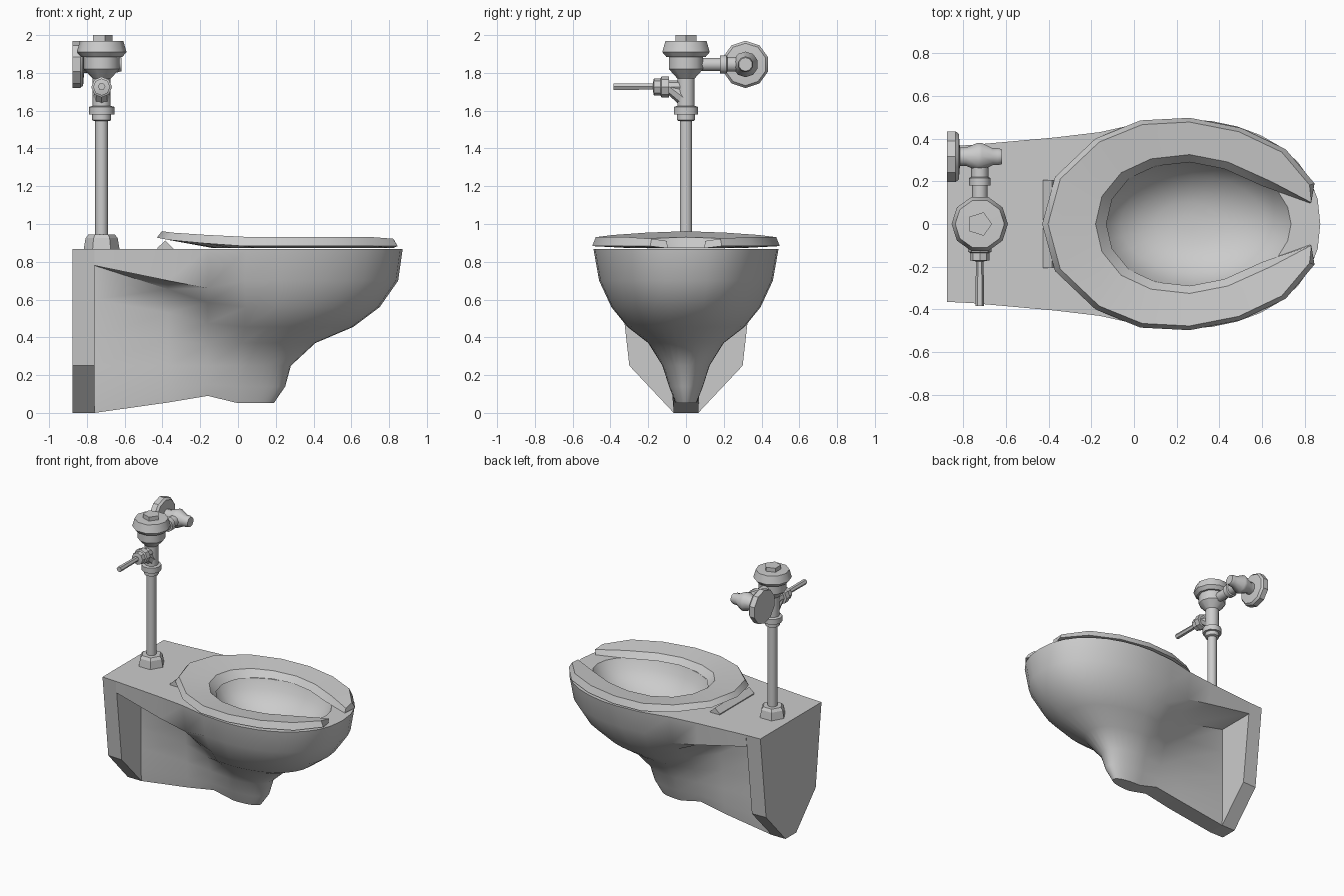
import bpy, bmesh, math
from mathutils import Vector, Matrix

if "Cube" in bpy.data.objects:
    bpy.data.objects.remove(bpy.data.objects["Cube"])


def finish(name, bm, angle=40):
    bmesh.ops.recalc_face_normals(bm, faces=bm.faces)
    me = bpy.data.meshes.new(name)
    bm.to_mesh(me)
    bm.free()
    ob = bpy.data.objects.new(name, me)
    bpy.context.collection.objects.link(ob)
    bpy.ops.object.select_all(action='DESELECT')
    ob.select_set(True)
    bpy.context.view_layer.objects.active = ob
    bpy.ops.object.shade_smooth_by_angle(angle=math.radians(angle))
    return ob


def skin(bm, rings):
    """Join consecutive closed rings of vertices with quads."""
    for a, b in zip(rings, rings[1:]):
        n = len(a)
        for i in range(n):
            bm.faces.new((a[i], a[(i + 1) % n], b[(i + 1) % n], b[i]))


def lathe(name, profile, origin, axis=(0, 0, 1), sides=10, angle=40):
    """Turn (radius, distance) pairs about an axis through origin."""
    bm = bmesh.new()
    m = Matrix.Translation(origin) @ Vector((0, 0, 1)).rotation_difference(Vector(axis)).to_matrix().to_4x4()
    rings = []
    for r, d in profile:
        rings.append([bm.verts.new(m @ Vector((r * math.cos(2 * math.pi * k / sides),
                                               r * math.sin(2 * math.pi * k / sides), d)))
                      for k in range(sides)])
    skin(bm, rings)
    bm.faces.new(rings[0])
    bm.faces.new(rings[-1])
    return finish(name, bm, angle)


def prism(name, pts_a, pts_b):
    bm = bmesh.new()
    rings = [[bm.verts.new(p) for p in pts] for pts in (pts_a, pts_b)]
    skin(bm, rings)
    for r in rings:
        bm.faces.new(r)
    return finish(name, bm, 30)


# wall slab with chamfered foot
half = [(.065, 0), (.30, .25), (.37, .868)]
outline = half + [(-y, z) for y, z in reversed(half)]
prism("wall_slab", [(-.875, y * .985, z) for y, z in outline], [(-.76, y, z) for y, z in outline])

# bowl, deck and pedestal: height, front tip, half width, widest x, then (half width, z) at three rear stations
levels = [
    (.868, .872, .49, .24, (.37, .868), (.405, .868), (.43, .868)),
    (.70, .848, .46, .22, (.365, .78), (.395, .70), (.40, .66)),
    (.56, .75, .395, .20, (.07, .78), (.14, .655), (.32, .585)),
    (.455, .61, .31, .16, (.07, .60), (.11, .53), (.21, .475)),
    (.37, .41, .20, .10, (.07, .40), (.09, .39), (.13, .36)),
    (.25, .28, .125, .05, (.07, .25), (.08, .25), (.10, .25)),
    (.14, .25, .09, .03, (.07, .10), (.075, .13), (.08, .15)),
    (.052, .19, .055, .02, (.065, .0), (.065, .055), (.06, .09)),
]
ARC = 8
bm = bmesh.new()
rings = []
for z, tip, b, cx, *rear in levels:
    pts = [(x, w, h) for x, (w, h) in zip((-.76, -.37, -.16), rear)]
    pts.append((cx - .4 * b, b * .97, z))
    for k in range(ARC):
        t = k / ARC * math.pi / 2
        pts.append((cx + (tip - cx) * math.sin(t), b * math.cos(t) ** .88, z))
    full = pts + [(tip, 0, z)] + [(x, -y, h) for x, y, h in reversed(pts)]
    rings.append([bm.verts.new(p) for p in full])
skin(bm, rings)
low = rings[-1]
n = len(low)
for i in range(n // 2 - 1):
    bm.faces.new((low[i], low[i + 1], low[n - 2 - i], low[n - 1 - i]))
bm.faces.new((low[n // 2 - 1], low[n // 2], low[n // 2 + 1]))

# shallow basin inside the bowl
basin = []
for z, s in ((.868, 1), (.80, .91), (.74, .76), (.69, .55), (.665, .34), (.655, .12)):
    basin.append([bm.verts.new((.29 - .06 * (1 - s) + .445 * s * math.cos(k * math.pi / 12),
                                .30 * s * math.sin(k * math.pi / 12), z)) for k in range(24)])
skin(bm, basin)
bm.faces.new(basin[-1])
loops = []
for r in (rings[0], basin[0]):
    loops += [bm.edges.get((r[i], r[(i + 1) % len(r)])) for i in range(len(r))]
bmesh.ops.triangle_fill(bm, edges=loops, use_beauty=True, normal=(0, 0, 1))
finish("bowl", bm, 50)

# open-front seat: four-point section swept from prong to prong
outer = [(-.43, 0), (-.37, .22), (-.18, .40), (.03, .485), (.26, .497), (.50, .45), (.71, .35), (.845, .19)]
inner = [(-.18, 0), (-.15, .13), (-.06, .24), (.08, .305), (.26, .325), (.44, .29), (.64, .20), (.83, .10)]
rise = [.03, .022, .01, 0, 0, 0, 0, -.01]
bm = bmesh.new()
stations = [(i, -1) for i in range(7, 0, -1)] + [(i, 1) for i in range(8)]
sections = []
for i, s in stations:
    (ox, oy), (ix, iy), dz = outer[i], inner[i], rise[i]
    k = .89 if i < 7 else .985
    pts = [(ox, oy, .883 + max(dz, 0) * 1.5),
           (.26 + (ox - .26) * .96, oy * .96, .932 + dz),
           (ix, iy, .915 + dz * .5),
           (.28 + (ix - .28) * k, iy * k, .872)]
    sections.append([bm.verts.new((x, y * s, z)) for x, y, z in pts])
skin(bm, sections)
bm.faces.new(sections[0])
bm.faces.new(sections[-1])
finish("seat", bm, 30)

# hinge bar behind the seat
tri = [(-.425, .868), (-.425, .875), (-.385, .912), (-.34, .868)]
prism("seat_hinge", [(x, -.205, z) for x, z in tri], [(x, .205, z) for x, z in tri])

# flush pipe and valve
VX = -.722
lathe("pipe_base_nut", [(.095, .866), (.085, .925), (.07, .945), (.035, .945)], (VX, 0, 0), sides=6, angle=20)
lathe("flush_pipe", [(.034, .93), (.034, 1.56)], (VX, 0, 0))
lathe("flush_valve", [(.04, 1.545), (.05, 1.55), (.05, 1.58), (.068, 1.58), (.068, 1.62), (.048, 1.625),
                      (.048, 1.77), (.095, 1.82), (.095, 1.885), (.11, 1.885), (.132, 1.91),
                      (.115, 1.968), (.05, 1.97)], (VX, 0, 0), angle=38)
lathe("valve_top_cap", [(.058, 1.96), (.058, 2.0)], (VX, 0, 0), sides=5, angle=20)

# flush handle pointing to the front, with a brace running down into the valve body
lathe("handle_neck", [(.035, 0), (.035, .09), (.055, .09), (.055, .13), (.045, .135), (.045, .17), (.02, .175)],
      (VX, 0, 1.725), (0, -1, 0), sides=8, angle=30)
lathe("handle_brace", [(.045, 0), (.035, .11)], (VX, 0, 1.66), (0, -.8, .6), sides=8)
lathe("flush_handle", [(.018, .16), (.02, .385)], (VX, 0, 1.727), (0, -1, 0), sides=6)

# supply arm, stop valve and wall flange
SY, SZ = .315, 1.845
lathe("supply_arm", [(.036, .05), (.036, .18), (.05, .18), (.05, .215), (.04, .22), (.04, SY)],
      (VX, 0, SZ), (0, 1, 0), angle=40)
lathe("stop_valve", [(.045, -.10), (.045, -.065), (.068, -.01), (.068, .01), (.042, .06),
                     (.042, .085), (.036, .105)], (VX, SY, SZ), (1, 0, 0), sides=10, angle=40)
lathe("wall_flange", [(.125, -.875), (.125, -.835), (.112, -.82), (.05, -.815)], (0, SY, SZ), (1, 0, 0), angle=30)
